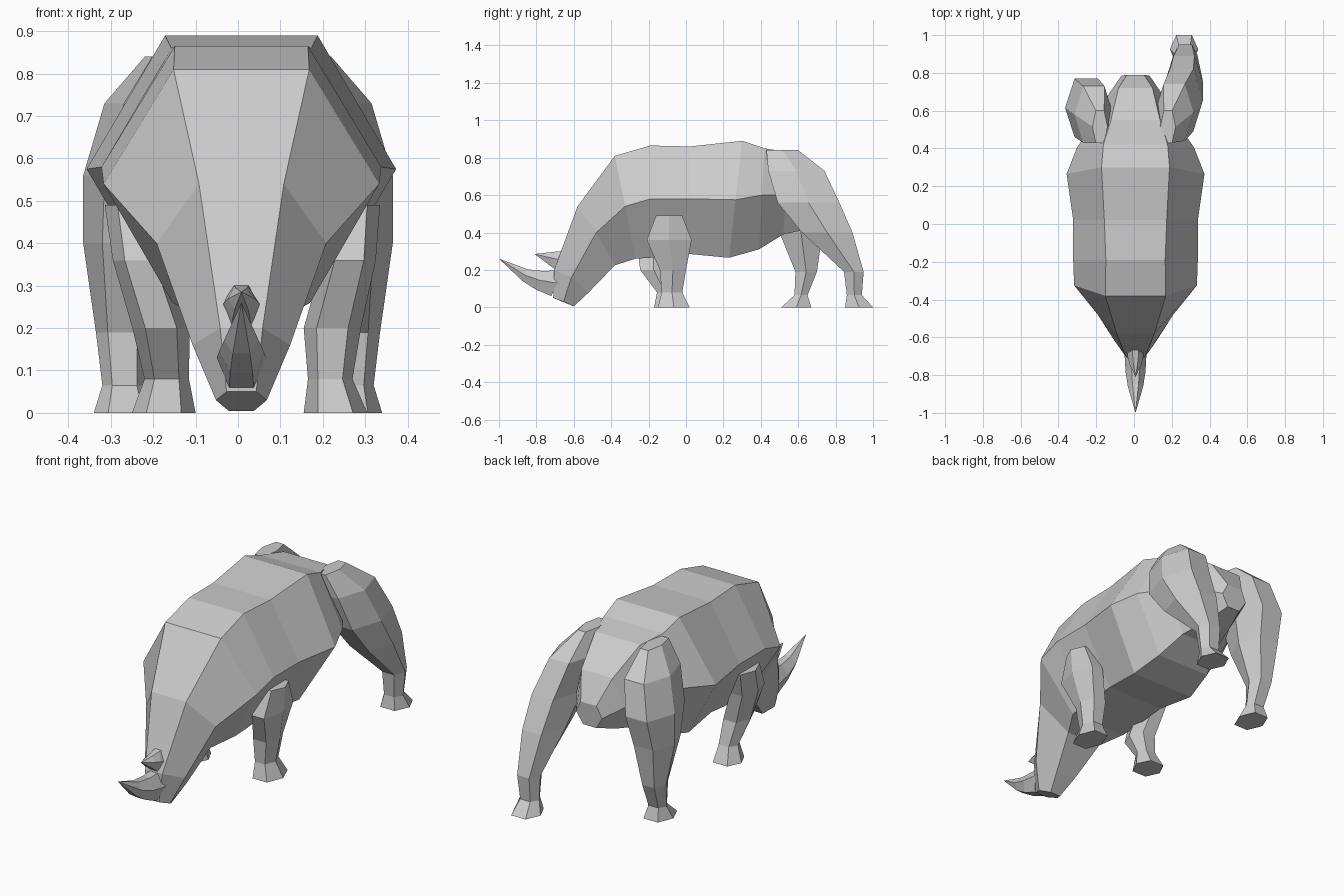
import bpy, bmesh, math

if "Cube" in bpy.data.objects:
    bpy.data.objects.remove(bpy.data.objects["Cube"])

CX = 0.008  # the trunk sits very slightly off the centre line


def loft(name, rings, tip=None):
    """Skin equal-sized vertex rings, cap the ends, optionally close to a tip."""
    bm = bmesh.new()
    rows = [[bm.verts.new(p) for p in ring] for ring in rings]
    n = len(rows[0])
    for a, b in zip(rows, rows[1:]):
        for i in range(n):
            j = (i + 1) % n
            bm.faces.new((a[i], a[j], b[j], b[i]))
    bm.faces.new(rows[0][::-1])
    if tip:
        t = bm.verts.new(tip)
        for i in range(n):
            bm.faces.new((rows[-1][i], rows[-1][(i + 1) % n], t))
    else:
        bm.faces.new(rows[-1])
    bmesh.ops.recalc_face_normals(bm, faces=bm.faces)
    me = bpy.data.meshes.new(name)
    bm.to_mesh(me)
    bm.free()
    bpy.context.collection.objects.link(bpy.data.objects.new(name, me))


def trunk_ring(wt, yt, zt, wm, zm, yb, zb):
    """Mirrored hexagon: back edge, flank corners midway, belly half as wide."""
    right = [(wt, yt, zt), (wm, (yt + yb) / 2, zm), (wm / 2, yb, zb)]
    return ([(CX + w, y, z) for w, y, z in right] +
            [(CX - w, y, z) for w, y, z in reversed(right)])


def leg_ring(z, xin, xout, yf, yb, side):
    """Level hexagon with flat front and back edges."""
    c, r = (xin + xout) / 2, (xout - xin) / 2
    ym, k = (yf + yb) / 2, r * .55
    return [(side * x, y, z) for x, y in (
        (c - k, yf), (c + k, yf), (c + r, ym),
        (c + k, yb), (c - k, yb), (c - r, ym))]


def horn(name, y0, z0, y1, z1, height, width, sag):
    """Hexagonal spike from base to tip, shrinking and sagging on the way."""
    rings = []
    for t in (0, .3, .55):
        y, s = y0 + (y1 - y0) * t, 1 - t
        z = z0 + (z1 - z0) * t - sag * math.sin(math.pi * t)
        h, w, lean = height * s, width * (1 - t * t), .03 * s
        rings.append([(CX + i * w, y + j * lean, z + j * h) for i, j in (
            (-.5, -1), (.5, -1), (1, 0), (.4, 1), (-.4, 1), (-1, 0))])
    loft(name, rings, (CX, y1, z1))


# Head and body, snout to rump: back w,y,z / flank w,z / belly y,z
trunk = [
    (.035, -.71, .05, .06, .03, -.60, .005),
    (.05, -.705, .20, .115, .16, -.52, .08),
    (.10, -.58, .54, .20, .40, -.38, .225),
    (.16, -.38, .81, .325, .54, -.27, .26),
    (.157, -.19, .865, .33, .58, -.19, .265),
    (.165, .02, .86, .33, .58, .02, .285),
    (.18, .30, .89, .365, .575, .23, .265),
    (.17, .42, .85, .31, .60, .39, .31),
    (.13, .55, .83, .22, .60, .52, .39),
    (.09, .72, .71, .14, .56, .66, .42),
    (.045, .79, .58, .075, .52, .78, .46),
]
loft("body", [trunk_ring(*r) for r in trunk])

# Hind legs share heights and widths; each has its own stride (front y, back y)
# z, inner x, outer x, right stride, left stride
hind = [
    (.84, .14, .22, .43, .60, .43, .60),
    (.73, .11, .315, .44, .74, .43, .73),
    (.56, .14, .365, .49, .82, .46, .77),
    (.40, .165, .365, .62, .89, .50, .73),
    (.19, .21, .335, .845, .95, .585, .70),
    (.065, .215, .32, .86, .94, .58, .65),
    (0, .19, .34, .85, 1.0, .51, .67),
]
front = [
    (.49, .20, .335, -.16, -.02, -.20, -.04),
    (.36, .20, .325, -.21, .03, -.265, -.08),
    (.20, .155, .29, -.14, 0, -.245, -.10),
    (.08, .165, .27, -.13, -.02, -.155, -.07),
    (0, .155, .305, -.15, .02, -.17, -.03),
]
for pair, table in (("hind", hind), ("front", front)):
    right, left = [], []
    for z, xi, xo, r0, r1, l0, l1 in table:
        # the left front leg swings inward toward the foot
        dx = .055 - .07 * z if pair == "front" else 0
        right.append(leg_ring(z, xi, xo, r0, r1, 1))
        left.append(leg_ring(z, xi - dx, xo - dx, l0, l1, -1))
    loft("right_" + pair + "_leg", right)
    loft("left_" + pair + "_leg", left)

# Nose horns
horn("front_horn", -.69, .13, -1, .26, .07, .058, .03)
horn("rear_horn", -.66, .25, -.81, .285, .055, .045, 0)
